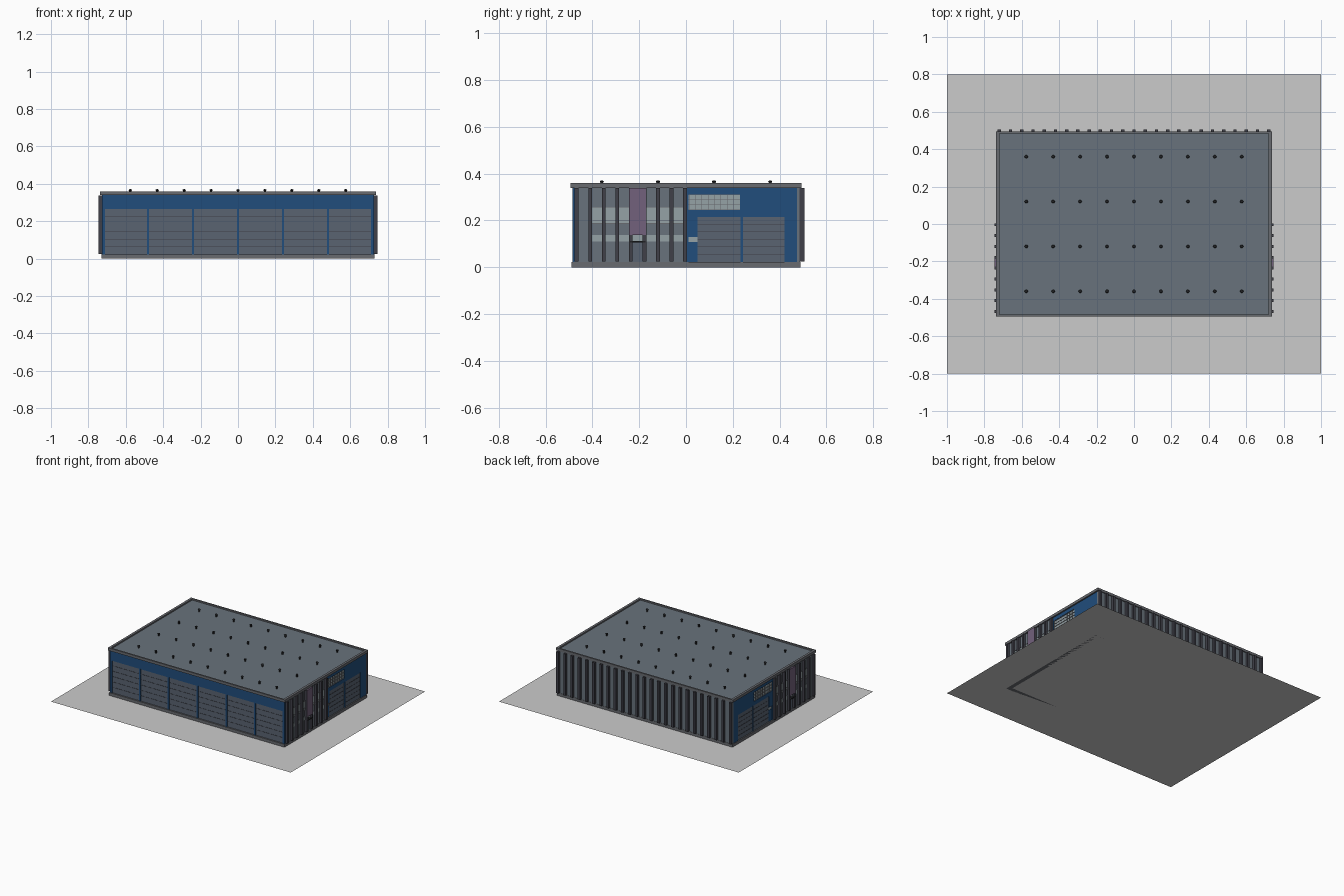
import bpy, bmesh, math
from mathutils import Matrix, Vector

if "Cube" in bpy.data.objects:
    bpy.data.objects.remove(bpy.data.objects["Cube"])


def material(name, r, g, b):
    m = bpy.data.materials.new(name)
    m.diffuse_color = (r, g, b, 1)
    m.use_nodes = True
    m.node_tree.nodes["Principled BSDF"].inputs["Base Color"].default_value = m.diffuse_color
    return m


BLUE = material("blue_paint", 0.015, 0.075, 0.20)
SLATE = material("slate_panel", 0.14, 0.17, 0.20)
DOOR = material("door_grey", 0.10, 0.125, 0.165)
DARK = material("dark_metal", 0.05, 0.05, 0.065)
TRIM = material("trim_grey", 0.14, 0.145, 0.16)
GLASS = material("glass", 0.30, 0.36, 0.38)
MAUVE = material("mauve_panel", 0.17, 0.12, 0.20)
BLACK = material("black_metal", 0.015, 0.016, 0.018)


def finish(name, bm, mat):
    me = bpy.data.meshes.new(name)
    bm.to_mesh(me)
    bm.free()
    ob = bpy.data.objects.new(name, me)
    bpy.context.collection.objects.link(ob)
    if mat:
        me.materials.append(mat)
    return ob


def boxes(name, spans, mat=None):
    """One object from boxes given as (x0, x1, y0, y1, z0, z1)."""
    bm = bmesh.new()
    for x0, x1, y0, y1, z0, z1 in spans:
        mid = Vector((x0 + x1, y0 + y1, z0 + z1)) / 2
        size = (abs(x1 - x0), abs(y1 - y0), abs(z1 - z0), 1)
        bmesh.ops.create_cube(bm, size=1, matrix=Matrix.Translation(mid) @ Matrix.Diagonal(size))
    return finish(name, bm, mat)


def ring(ox, oy, ix, iy, z0, z1):
    """Rectangular frame as four boxes."""
    return [(-ox, ox, s * iy, s * oy, z0, z1) for s in (-1, 1)] + \
           [(s * ix, s * ox, -iy, iy, z0, z1) for s in (-1, 1)]


# Paved yard
bm = bmesh.new()
bmesh.ops.create_grid(bm, x_segments=1, y_segments=1, size=1, matrix=Matrix.Diagonal((1, 0.8, 1, 1)))
finish("paved_yard", bm, None)

# Base, body and roof
Z0, Z1 = 0.022, 0.34
boxes("plinth", ring(0.731, 0.490, 0.70, 0.46, 0, Z0), TRIM)
boxes("inner_body", [(-0.715, 0.715, -0.474, 0.478, 0.01, Z1)], SLATE)
boxes("roof_deck", [(-0.725, 0.725, -0.485, 0.485, Z1, 0.350)], SLATE)
boxes("roof_parapet", ring(0.738, 0.495, 0.720, 0.483, Z1, 0.360), TRIM)

# Roof vents: short pipe with a rounded cap
bm = bmesh.new()
for i in range(9):
    for y in (-0.36, -0.12, 0.12, 0.36):
        x = (i - 4) * 0.144
        bmesh.ops.create_cone(bm, cap_ends=True, segments=12, radius1=0.006, radius2=0.006, depth=0.016,
                              matrix=Matrix.Translation((x, y, 0.356)))
        bmesh.ops.create_uvsphere(bm, u_segments=12, v_segments=6, radius=0.009,
                                  matrix=Matrix.Translation((x, y, 0.366)) @ Matrix.Diagonal((1, 1, 0.6, 1)))
for f in bm.faces:
    f.smooth = len(f.verts) < 5 and f.normal.z > 0.01
finish("roof_vents", bm, BLACK)

# Front: blue frame with six sectional doors
PITCH = 0.2405
pillars = [((i - 3) * PITCH - 0.006, (i - 3) * PITCH + 0.006, -0.485, -0.470, Z0, 0.265) for i in range(7)]
boxes("front_frame", pillars + [(-0.7275, 0.7275, -0.485, -0.470, 0.265, Z1)], BLUE)
leaves, seams = [], []
for i in range(6):
    a = (i - 3) * PITCH + 0.006
    b = a + PITCH - 0.012
    leaves.append((a, b, -0.480, -0.470, Z0, 0.265))
    seams += [(a, b, -0.4815, -0.479, z, z + 0.002) for z in [Z0 + 0.0405 * k for k in range(1, 6)]]
boxes("front_doors", leaves, DOOR)
boxes("front_door_seams", seams, DARK)

# Back: ribbed cladding
boxes("back_panels", [(-0.7275, 0.7275, 0.475, 0.488, Z0, Z1)], SLATE)
boxes("back_ribs", [(-0.72 + 0.06 * i - 0.009, -0.72 + 0.06 * i + 0.009, 0.485, 0.506, 0.025, 0.338)
                    for i in range(25)], DARK)

# The two ends are mirror images
RIBS = [-0.468 + 0.058 * i for i in range(9)]
for side, s in (("right", 1), ("left", -1)):
    def end(part, spans, mat):
        """Spans are (depth0, depth1, y0, y1, z0, z1) with depth along +-x."""
        boxes(side + "_" + part, [(s * d0, s * d1) + tuple(r) for d0, d1, *r in spans], mat)

    # Blue half, built around its openings
    end("blue_wall", [
        (0.71, 0.7275, -0.485, -0.476, Z0, Z1),
        (0.71, 0.7275, 0.000, 0.011, Z0, Z1),
        (0.71, 0.7275, 0.011, 0.049, 0.130, 0.215),
        (0.71, 0.7275, 0.233, 0.243, Z0, 0.215),
        (0.71, 0.7275, 0.421, 0.488, Z0, 0.215),
        (0.71, 0.7275, 0.011, 0.488, 0.215, 0.244),
        (0.71, 0.7275, 0.231, 0.488, 0.244, 0.312),
        (0.71, 0.7275, 0.011, 0.488, 0.312, Z1)], BLUE)
    gates = ((0.049, 0.233), (0.243, 0.421))
    end("loading_doors", [(0.71, 0.723, a, b, Z0, 0.215) for a, b in gates], DOOR)
    end("loading_door_seams", [(0.722, 0.7245, a, b, Z0 + 0.032 * k, Z0 + 0.032 * k + 0.002)
                               for a, b in gates for k in range(1, 6)], DARK)
    end("service_door", [(0.71, 0.724, 0.011, 0.049, Z0, 0.108)], BLUE)
    end("service_door_light", [(0.71, 0.722, 0.011, 0.049, 0.108, 0.130)], GLASS)

    # Long window with glazing bars
    end("long_window", [(0.71, 0.722, 0.011, 0.231, 0.244, 0.312)], GLASS)
    bars = [(0.72, 0.7255, y, y + 0.002, 0.244, 0.312) for y in [0.013 + 0.027 * k for k in range(9)][:-1]]
    bars += [(0.72, 0.7255, 0.011, 0.231, z, z + 0.002) for z in (0.244, 0.266, 0.288, 0.310)]
    end("window_bars", bars, TRIM)

    # Ribbed half with two rows of windows and an entrance in the fifth bay
    end("ribs", [(0.72, 0.746, y - 0.008, y + 0.008, 0.025, 0.338) for y in RIBS], DARK)
    end("cladding", [(0.71, 0.7275, -0.476, 0.0, Z0, Z1)], SLATE)
    upper, lower, sills = [], [], []
    for i in (1, 2, 3, 5, 6, 7):
        a, b = RIBS[i] + 0.008, RIBS[i + 1] - 0.008
        upper.append((0.72, 0.729, a, b, 0.188, 0.256))
        lower.append((0.72, 0.729, a, b, 0.111, 0.137))
        sills += [(0.72, 0.732, a, b, z, z + 0.003) for z in (0.186, 0.200, 0.255)]
    end("upper_windows", upper, GLASS)
    end("lower_windows", lower, GLASS)
    end("window_sills", sills, TRIM)
    a, b = RIBS[4], RIBS[5]
    end("entrance_panel", [(0.72, 0.7465, a - 0.006, b + 0.006, 0.137, 0.338)], MAUVE)
    end("entrance_light", [(0.72, 0.730, a + 0.008, b - 0.008, 0.113, 0.137)], GLASS)
    end("entrance_door", [(0.72, 0.730, a + 0.008, b - 0.008, Z0, 0.106)], DOOR)
    end("entrance_canopy", [(0.72, 0.747, a - 0.004, b + 0.004, 0.106, 0.113)], BLACK)
